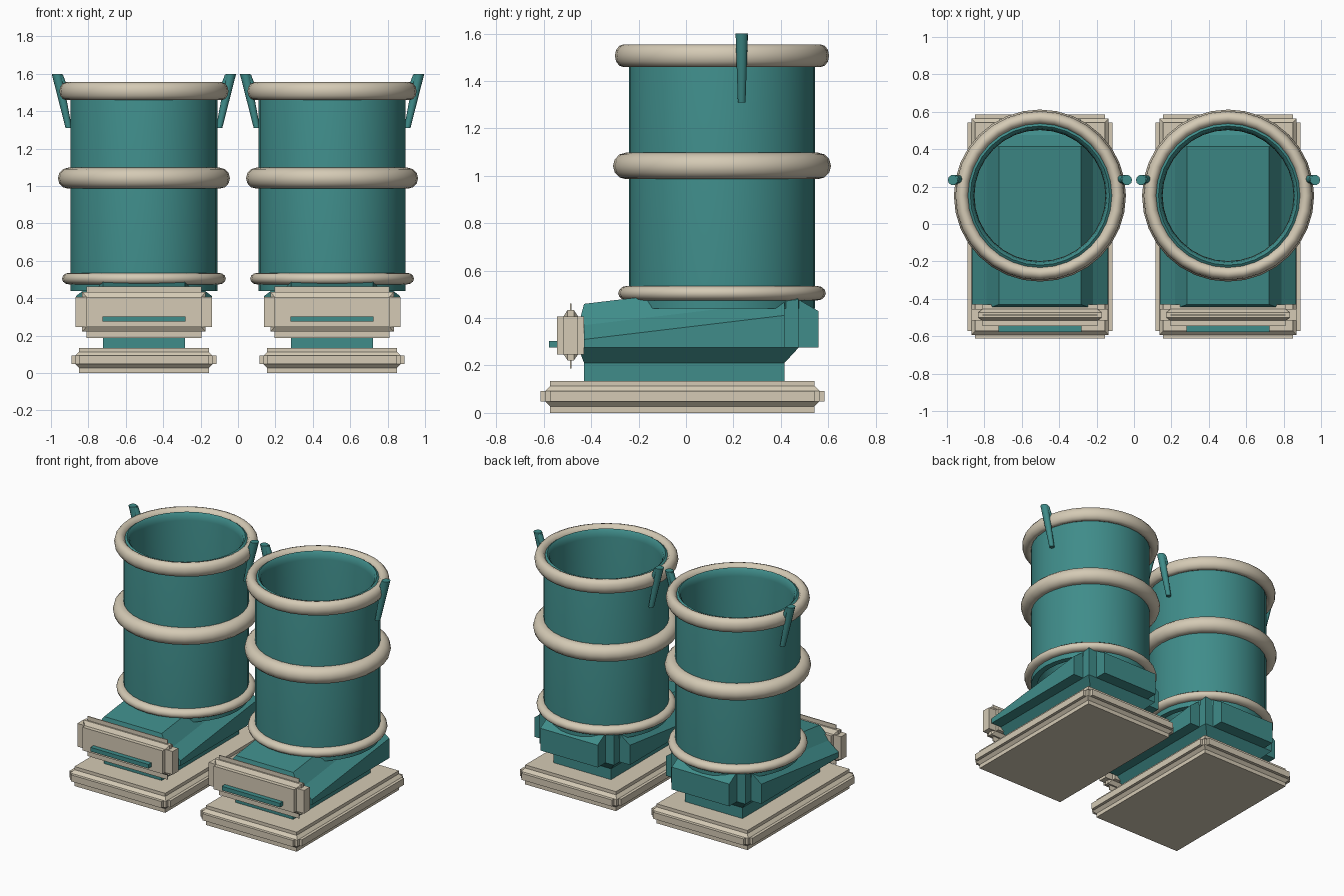
import bpy, bmesh, math
from mathutils import Vector

if "Cube" in bpy.data.objects:
    bpy.data.objects.remove(bpy.data.objects["Cube"])


def material(name, col):
    m = bpy.data.materials.new(name)
    m.diffuse_color = (*col, 1)
    m.use_nodes = True
    m.node_tree.nodes["Principled BSDF"].inputs["Base Color"].default_value = m.diffuse_color
    return m


TEAL = material("teal", (0.05, 0.265, 0.255))
TAN = material("tan", (0.66, 0.59, 0.46))
CENTRE = 0.503    # sideways offset of each boot
TUBE_Y = 0.152    # shaft axis


def add_pair(name, bm, mat, smooth=False):
    """Turn a bmesh into a mesh and place it on both boots."""
    bmesh.ops.recalc_face_normals(bm, faces=bm.faces)
    me = bpy.data.meshes.new(name)
    bm.to_mesh(me)
    bm.free()
    me.materials.append(mat)
    if smooth:
        me.shade_smooth()
        me.set_sharp_from_angle(angle=math.radians(40))
    for side, x in (("left", -CENTRE), ("right", CENTRE)):
        ob = bpy.data.objects.new(side + "_" + name, me)
        ob.location.x = x
        bpy.context.collection.objects.link(ob)


def loft(bm, rings, place=lambda x, y, z: (x, y, z)):
    """Closed stack of rectangles: (level, half width, low, high)."""
    loops = []
    for z, hx, y0, y1 in rings:
        loops.append([bm.verts.new(place(x, y, z)) for x, y in
                      ((-hx, y0), (hx, y0), (hx, y1), (-hx, y1))])
    for a, b in zip(loops, loops[1:]):
        for i in range(4):
            j = (i + 1) % 4
            bm.faces.new((a[i], a[j], b[j], b[i]))
    bm.faces.new(loops[0][::-1])
    bm.faces.new(loops[-1])


def lathe(bm, profile, segs=32):
    """Spin a closed (radius, height) profile about the shaft axis."""
    cols = []
    for i in range(segs):
        a = 2 * math.pi * i / segs
        cols.append([bm.verts.new((r * math.cos(a), TUBE_Y + r * math.sin(a), z))
                     for r, z in profile])
    n = len(profile)
    for i in range(segs):
        a, b = cols[i], cols[(i + 1) % segs]
        for k in range(n):
            m = (k + 1) % n
            bm.faces.new((a[k], b[k], b[m], a[m]))


def rod(bm, p, q, r1, r2, segs=10):
    """Tapered strap leg with horizontal ends."""
    loops = [[bm.verts.new(Vector(c) + Vector((r * math.cos(2 * math.pi * i / segs),
                                               r * math.sin(2 * math.pi * i / segs), 0)))
              for i in range(segs)] for c, r in ((p, r1), (q, r2))]
    for i in range(segs):
        j = (i + 1) % segs
        bm.faces.new((loops[0][i], loops[0][j], loops[1][j], loops[1][i]))
    bm.faces.new(loops[0][::-1])
    bm.faces.new(loops[1])


# Sole: chamfered slab with a raised panel on each side
bm = bmesh.new()
S0, S1 = -0.573, 0.543
loft(bm, [(0, .347, S0, S1), (.028, .347, S0, S1), (.048, .367, S0 - .02, S1 + .02),
          (.093, .367, S0 - .02, S1 + .02), (.113, .347, S0, S1), (.135, .347, S0, S1)])
loft(bm, [(.048, .387, S0, S1), (.093, .387, S0, S1)])
loft(bm, [(.048, .347, S0 - .04, S1 + .042), (.093, .347, S0 - .04, S1 + .042)])
add_pair("sole", bm, TAN)


# Foot: chamfered block whose upper part rises toward the heel
def rise(x, y, z):
    return (x, y, z + (0.12 * (y + 0.43) if z > 0.29 else 0))


F0, F1 = -0.43, 0.415
bm = bmesh.new()
loft(bm, [(.13, .22, F0, F1), (.21, .22, F0, F1), (.275, .285, F0 - .025, F1 + .06),
          (.37, .285, F0 - .025, F1 + .06), (.46, .22, F0, F1)], rise)
loft(bm, [(.275, .364, F0, F1), (.31, .364, F0, F1), (.37, .285, F0, F1)], rise)
loft(bm, [(.275, .22, 0, .56), (.31, .22, 0, .56), (.37, .22, 0, .475)], rise)
add_pair("foot", bm, TEAL)


# Toe cap: upright block with side tabs and thin top and bottom blades
def upright(x, h, d):
    return (x, d, h)


bm = bmesh.new()
loft(bm, [(-.545, .307, .247, .407), (-.517, .307, .247, .407), (-.5, .33, .222, .434),
          (-.473, .33, .222, .434), (-.455, .307, .247, .407), (-.43, .307, .247, .407)], upright)
loft(bm, [(-.517, .365, .247, .407), (-.455, .365, .247, .407)], upright)
loft(bm, [(-.49, .307, .187, .462), (-.484, .307, .187, .462)], upright)
add_pair("toe_cap", bm, TAN)

# Toe stripe
bm = bmesh.new()
loft(bm, [(-.578, .222, .275, .303), (-.54, .222, .275, .303)], upright)
add_pair("toe_stripe", bm, TEAL)

# Shaft: open tube with a rounded lip
bm = bmesh.new()
lathe(bm, [(.393, .44), (.393, 1.5), (.386, 1.53), (.372, 1.54), (.358, 1.525),
           (.352, 1.49), (.352, .44)])
add_pair("shaft", bm, TEAL, True)

# Rounded bands around the shaft
for name, z, major, rx, rz in (("top_band", 1.507, .416, .036, .048),
                               ("middle_band", 1.042, .405, .055, .056),
                               ("bottom_band", .505, .400, .038, .031)):
    bm = bmesh.new()
    lathe(bm, [(major + rx * math.cos(2 * math.pi * k / 12),
                z + rz * math.sin(2 * math.pi * k / 12)) for k in range(12)])
    add_pair(name, bm, TAN, True)

# Pull straps on both sides of the shaft
bm = bmesh.new()
for s in (-1, 1):
    rod(bm, (s * .402, .235, 1.31), (s * .466, .235, 1.6), .017, .027)
    rod(bm, (s * .405, .24, 1.47), (s * .455, .24, 1.595), .02, .022)
add_pair("pull_straps", bm, TEAL, True)
